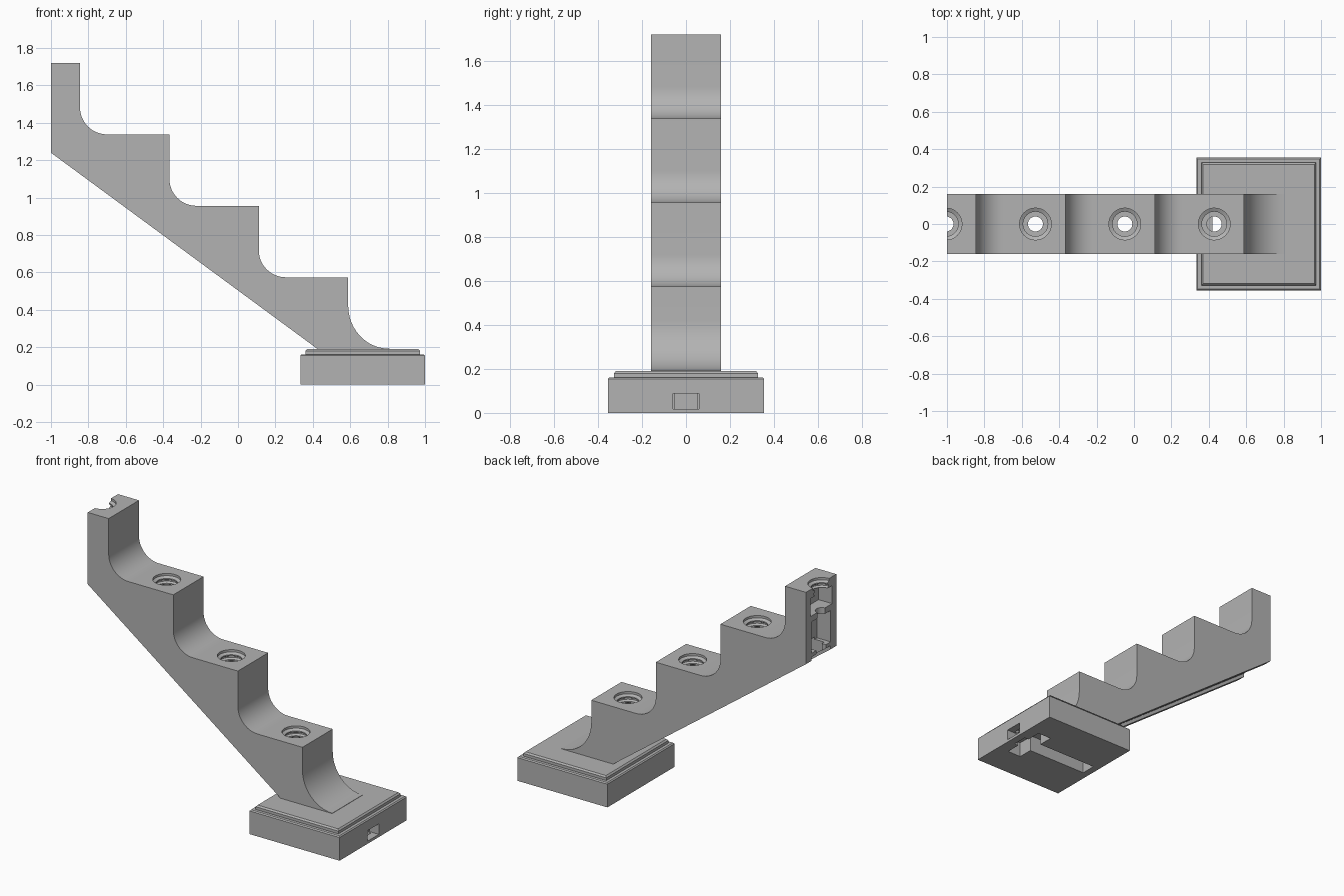
import bpy, bmesh, math

cube = bpy.data.objects.get("Cube")
if cube:
    bpy.data.objects.remove(cube, do_unlink=True)

grey = bpy.data.materials.new("plain grey")
grey.use_nodes = True
grey.diffuse_color = (0.45, 0.45, 0.45, 1)
grey.node_tree.nodes["Principled BSDF"].inputs["Base Color"].default_value = grey.diffuse_color


def finish(name, bm):
    bmesh.ops.recalc_face_normals(bm, faces=bm.faces)
    mesh = bpy.data.meshes.new(name)
    bm.to_mesh(mesh)
    bm.free()
    mesh.materials.append(grey)
    obj = bpy.data.objects.new(name, mesh)
    bpy.context.collection.objects.link(obj)
    return obj


def loft(name, rings):
    """Skin equal-length closed rings and cap both ends."""
    bm = bmesh.new()
    loops = [[bm.verts.new(p) for p in ring] for ring in rings]
    n = len(loops[0])
    for a, b in zip(loops, loops[1:]):
        for i in range(n):
            j = (i + 1) % n
            bm.faces.new((a[i], a[j], b[j], b[i]))
    bm.faces.new(loops[0])
    bm.faces.new(loops[-1])
    return finish(name, bm)


def extrude(name, profile, half):
    return loft(name, [[(x, y, z) for x, z in profile] for y in (-half, half)])


def block(name, x0, x1, half, z0, z1):
    return extrude(name, [(x0, z0), (x1, z0), (x1, z1), (x0, z1)], half)


def lathe(name, cx, profile, sides=32):
    angles = [math.tau * i / sides for i in range(sides)]
    return loft(name, [[(cx + r * math.cos(a), r * math.sin(a), z) for a in angles]
                       for r, z in profile])


def carve(obj, cutters):
    for c in cutters:
        mod = obj.modifiers.new("cut", "BOOLEAN")
        mod.operation = "DIFFERENCE"
        mod.solver = "EXACT"
        mod.object = c
    bpy.context.view_layer.update()
    graph = bpy.context.evaluated_depsgraph_get()
    mesh = bpy.data.meshes.new_from_object(obj.evaluated_get(graph))
    obj.modifiers.clear()
    obj.data = mesh
    for c in cutters:
        bpy.data.objects.remove(c, do_unlink=True)


STEP_X, STEP_Z = 0.478, 0.382
TOP = 1.72


def slope(x):
    return 1.24 - (x + 1) * 0.735


# Stepped arm: vertical risers flowing into treads through quarter arcs
profile = [(-1, slope(-1)), (-1, TOP)]
for i in range(4):
    x, tread = -0.845 + i * STEP_X, TOP - (i + 1) * STEP_Z
    rx, rz = (0.145, 0.145) if i < 3 else (0.22, 0.23)
    profile.append((x, tread + STEP_Z))
    for k in range(13):
        t = math.pi / 2 * k / 12
        profile.append((x + rx - rx * math.cos(t), tread + rz - rz * math.sin(t)))
profile += [(0.81, 0.18), (0.44, 0.18)]
arm = extrude("stepped_arm", profile, 0.16)


# Threaded sockets with a narrow bore below, the top one halved by the end face
def socket(i):
    top = TOP - i * STEP_Z
    rings = [(0.085, top + 0.02), (0.085, top - 0.015)]
    for k in range(5):
        z = top - 0.025 - k * 0.032
        rings += [(0.066, z), (0.066, z - 0.008), (0.08, z - 0.016), (0.08, z - 0.024)]
    bottom = rings[-1][1]
    rings += [(0.04, bottom), (0.04, bottom - 0.36)]
    return lathe("socket_cutter", -1.005 + i * STEP_X, rings)


# Wire channel with a shallow rebate along the sloping underside
def channel(x0, x1, half, depth):
    return extrude("channel_cutter", [(x0, slope(x0) - 0.1), (x1, slope(x1) - 0.1),
                                      (x1, slope(x1) + depth), (x0, slope(x0) + depth)], half)


carve(arm, [socket(i) for i in range(4)] + [
    channel(-0.97, 0.56, 0.075, 0.14),
    channel(-1.1, 0.5, 0.1, 0.025),
    block("upper_pocket_cutter", -1.1, -0.9, 0.115, 1.54, 1.66),
    block("lower_pocket_cutter", -1.1, -0.9, 0.1, 1.29, 1.50),
    block("floor_notch_cutter", -1.1, -0.95, 0.05, 1.1, 1.35),
])

# Plinth with a stepped, chamfered rim
rings = []
for inset, z in [(0, 0), (0, 0.155), (0.007, 0.162), (0.027, 0.162), (0.027, 0.18), (0.036, 0.19)]:
    x0, x1, y = 0.333 + inset, 1 - inset, 0.355 - inset
    rings.append([(x0, -y, z), (x1, -y, z), (x1, y, z), (x0, y, z)])
base = loft("plinth", rings)
carve(base, [
    block("slot_cutter", 0.38, 0.95, 0.05, -0.1, 0.11),
    block("cross_slot_cutter", 0.82, 0.92, 0.15, -0.1, 0.1),
    block("riser_cutter", 0.42, 0.56, 0.049, -0.1, 0.3),
    block("port_cutter", 0.93, 1.1, 0.06, 0.018, 0.088),
])

for obj in (arm, base):
    bpy.ops.object.select_all(action="DESELECT")
    obj.select_set(True)
    bpy.context.view_layer.objects.active = obj
    bpy.ops.object.shade_smooth_by_angle(angle=math.radians(25))
